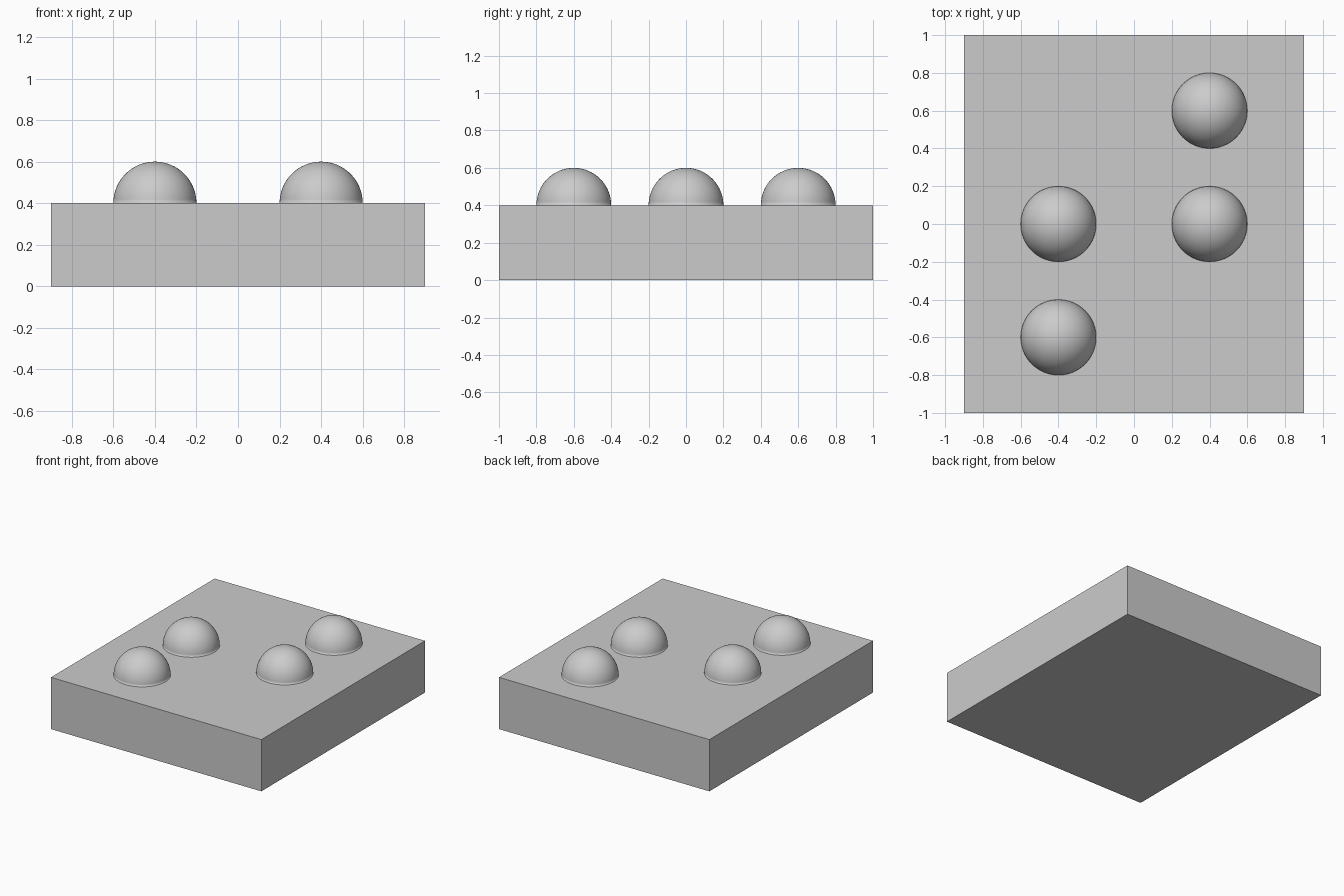
import bpy
import bmesh

cube = bpy.data.objects.get("Cube")
if cube:
    bpy.data.objects.remove(cube, do_unlink=True)

LENGTH, WIDTH, HEIGHT = 2.0, 1.8, 0.4
RADIUS = 0.2

# Single grey finish
grey = bpy.data.materials.new("light_grey")
grey.use_nodes = True
grey.diffuse_color = (0.6, 0.6, 0.6, 1)
grey.node_tree.nodes["Principled BSDF"].inputs["Base Color"].default_value = (0.6, 0.6, 0.6, 1)


def add_part(name, bm, location):
    mesh = bpy.data.meshes.new(name)
    bm.to_mesh(mesh)
    bm.free()
    mesh.materials.append(grey)
    part = bpy.data.objects.new(name, mesh)
    part.location = location
    bpy.context.collection.objects.link(part)
    return part


# Base block
bm = bmesh.new()
bmesh.ops.create_cube(bm, size=1)
bmesh.ops.scale(bm, vec=(WIDTH, LENGTH, HEIGHT), verts=bm.verts)
add_part("base_block", bm, (0, 0, HEIGHT / 2))


# Hemispherical studs, flush with the top of the block
def add_dome(name, x, y):
    bm = bmesh.new()
    bmesh.ops.create_uvsphere(bm, u_segments=64, v_segments=32, radius=RADIUS)
    bmesh.ops.bisect_plane(bm, geom=bm.verts[:] + bm.edges[:] + bm.faces[:],
                           plane_co=(0, 0, 0), plane_no=(0, 0, 1), clear_inner=True)
    for face in bm.faces:
        face.smooth = True
    add_part(name, bm, (x, y, HEIGHT))


# Each side has a middle dome and one at opposite ends
for side, sign in (("left", 1), ("right", -1)):
    add_dome(side + "_middle_dome", sign * 0.4, 0)
    add_dome(side + "_end_dome", sign * 0.4, sign * 0.6)
